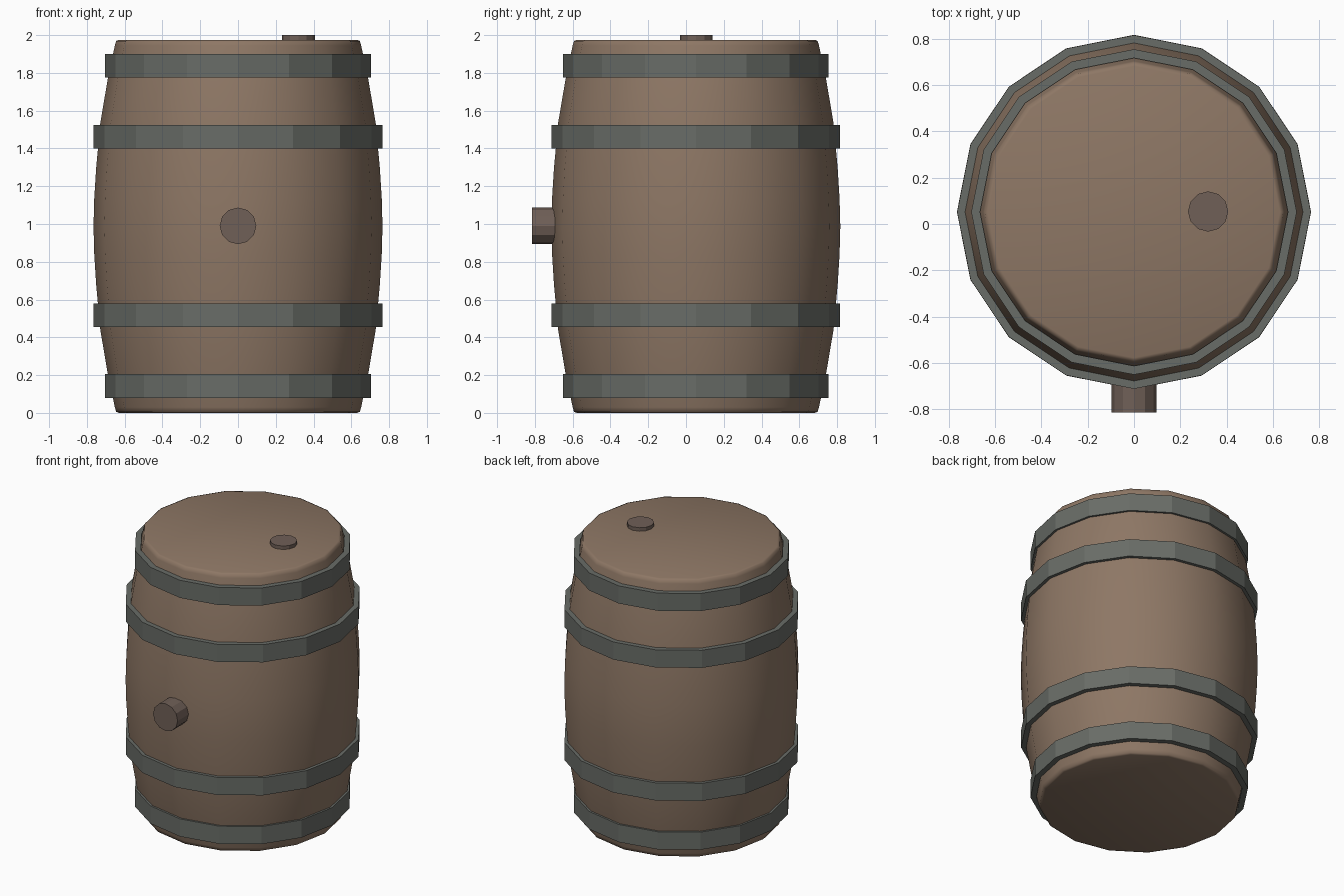
import bpy, bmesh
from math import cos, sin, pi, radians
from mathutils import Matrix

if "Cube" in bpy.data.objects:
    bpy.data.objects.remove(bpy.data.objects["Cube"])

CY = 0.052   # barrel axis sits slightly back; the tap sticks out in front
SIDES = 16


def material(name, rgb):
    m = bpy.data.materials.new(name)
    m.diffuse_color = (*rgb, 1)
    m.use_nodes = True
    m.node_tree.nodes["Principled BSDF"].inputs["Base Color"].default_value = m.diffuse_color
    return m


wood = material("wood", (0.27, 0.185, 0.13))
iron = material("iron", (0.14, 0.15, 0.135))
plug = material("dark_wood", (0.16, 0.115, 0.095))


def lathe(name, profile, mat, closed=False, sides=SIDES, smooth=False):
    """Spin (radius, z) points about the vertical axis."""
    bm = bmesh.new()
    rings = [[bm.verts.new((r * cos(2 * pi * i / sides), r * sin(2 * pi * i / sides), z))
              for i in range(sides)] for r, z in profile]
    pairs = list(zip(rings, rings[1:]))
    if closed:
        pairs.append((rings[-1], rings[0]))
    else:
        bm.faces.new(rings[0][::-1])
        bm.faces.new(rings[-1])
    for a, b in pairs:
        for i in range(sides):
            j = (i + 1) % sides
            bm.faces.new((a[i], a[j], b[j], b[i]))
    bmesh.ops.recalc_face_normals(bm, faces=bm.faces)
    for f in bm.faces:
        f.smooth = smooth
    me = bpy.data.meshes.new(name)
    bm.to_mesh(me)
    bm.free()
    me.materials.append(mat)
    ob = bpy.data.objects.new(name, me)
    ob.location = (0, CY, 0)
    bpy.context.collection.objects.link(ob)
    return ob


# bulging body, mirrored about mid height
H = 1.975
half = [(0.63, 0.0), (0.645, 0.006), (0.652, 0.03), (0.69, 0.21), (0.729, 0.44),
        (0.751, 0.68), (0.761, 0.84)]
body = half + [(0.765, H / 2)] + [(r, H - z) for r, z in reversed(half)]
lathe("barrel_body", body, wood, smooth=True)

# iron hoops
for name, r, z0, z1 in (("hoop_bottom", 0.703, 0.08, 0.205),
                        ("hoop_lower", 0.764, 0.455, 0.58),
                        ("hoop_upper", 0.764, 1.40, 1.525),
                        ("hoop_top", 0.703, 1.775, 1.90)):
    lathe(name, [(r, z0), (r, z1), (r - 0.038, z1), (r - 0.038, z0)], iron, closed=True)

# bung in the lid
bung = lathe("bung", [(0.087, 1.93), (0.087, 2.0)], plug, sides=12)
bung.location = (0.32, CY + 0.002, 0)

# tap plug on the front, axis turned to -y
tap = lathe("tap_plug", [(0.097, 0.0), (0.097, 0.18)], plug, sides=12)
tap.data.transform(Matrix.Rotation(radians(90), 4, 'X'))
tap.location = (0, -0.635, 0.99)
